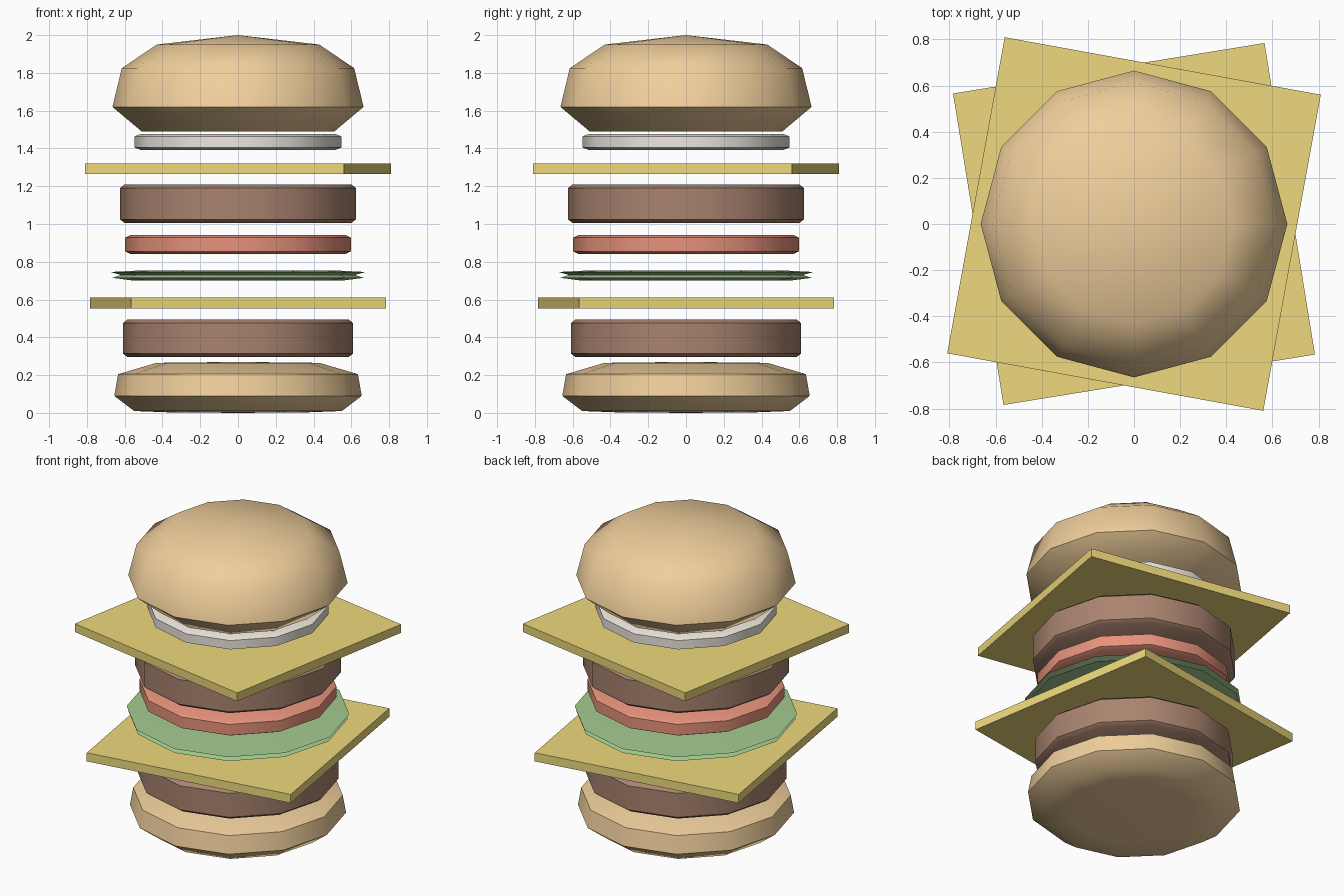
import bpy, bmesh
from math import cos, sin, pi, radians

if "Cube" in bpy.data.objects:
    bpy.data.objects.remove(bpy.data.objects["Cube"])


def material(name, rgb):
    m = bpy.data.materials.new(name)
    m.diffuse_color = (*rgb, 1)
    m.use_nodes = True
    m.node_tree.nodes["Principled BSDF"].inputs["Base Color"].default_value = m.diffuse_color
    return m


BUN = material("bun_tan", (0.87, 0.62, 0.33))
MEAT = material("meat_brown", (0.40, 0.23, 0.16))
CHEESE = material("cheese_yellow", (0.85, 0.69, 0.20))
TOMATO = material("tomato_red", (0.80, 0.29, 0.20))
LETTUCE = material("lettuce_green", (0.37, 0.60, 0.28))
SAUCE = material("sauce_cream", (0.85, 0.80, 0.73))


def lathe(name, profile, mat, sides=12):
    """Revolve (radius, z) points, bottom to top; first and last lie on the axis."""
    bm = bmesh.new()
    low = bm.verts.new((0, 0, profile[0][1]))
    top = bm.verts.new((0, 0, profile[-1][1]))
    rings = [[bm.verts.new((r * cos(2 * pi * i / sides), r * sin(2 * pi * i / sides), z))
              for i in range(sides)] for r, z in profile[1:-1]]
    for i in range(sides):
        j = (i + 1) % sides
        bm.faces.new((low, rings[0][j], rings[0][i]))
        bm.faces.new((top, rings[-1][i], rings[-1][j]))
        for a, b in zip(rings, rings[1:]):
            bm.faces.new((a[i], a[j], b[j], b[i]))
    mesh = bpy.data.meshes.new(name)
    bm.to_mesh(mesh)
    bm.free()
    mesh.materials.append(mat)
    ob = bpy.data.objects.new(name, mesh)
    bpy.context.collection.objects.link(ob)
    bpy.ops.object.select_all(action='DESELECT')
    bpy.context.view_layer.objects.active = ob
    ob.select_set(True)
    bpy.ops.object.shade_smooth_by_angle(angle=radians(50))
    return ob


def disc(name, radius, z0, z1, mat, inset=0.03, bevel=0.015):
    lathe(name, [(0, z0), (radius - inset, z0), (radius, z0 + bevel),
                 (radius, z1 - bevel), (radius - inset, z1), (0, z1)], mat)


def cheese(name, side, z0, z1, angle):
    bpy.ops.mesh.primitive_cube_add(size=1, location=(0, 0, (z0 + z1) / 2),
                                    rotation=(0, 0, radians(angle)))
    ob = bpy.context.object
    ob.name = name
    ob.scale = (side, side, z1 - z0)
    ob.data.materials.append(CHEESE)


# Buns
lathe("bottom_bun", [(0, 0), (0.37, 0.003), (0.55, 0.01), (0.655, 0.09),
                     (0.635, 0.205), (0.43, 0.265), (0, 0.27)], BUN)
lathe("top_bun", [(0, 1.49), (0.51, 1.49), (0.665, 1.62), (0.615, 1.825),
                  (0.43, 1.95), (0, 2.0)], BUN)

# Round fillings
disc("lower_patty", 0.61, 0.295, 0.495, MEAT, 0.025, 0.02)
disc("upper_patty", 0.625, 1.005, 1.21, MEAT, 0.025, 0.02)
disc("tomato_slice", 0.597, 0.84, 0.943, TOMATO)
disc("sauce_layer", 0.548, 1.393, 1.476, SAUCE, 0.03, 0.012)

# Lettuce with a double thin rim
lathe("lettuce_leaf", [(0, 0.70), (0.55, 0.70), (0.665, 0.715), (0.62, 0.73),
                       (0.675, 0.746), (0.5, 0.755), (0, 0.755)], LETTUCE)

# Square cheese slices, twisted opposite ways
cheese("lower_cheese", 1.368, 0.553, 0.61, 9.2)
cheese("upper_cheese", 1.393, 1.264, 1.32, -10.3)
